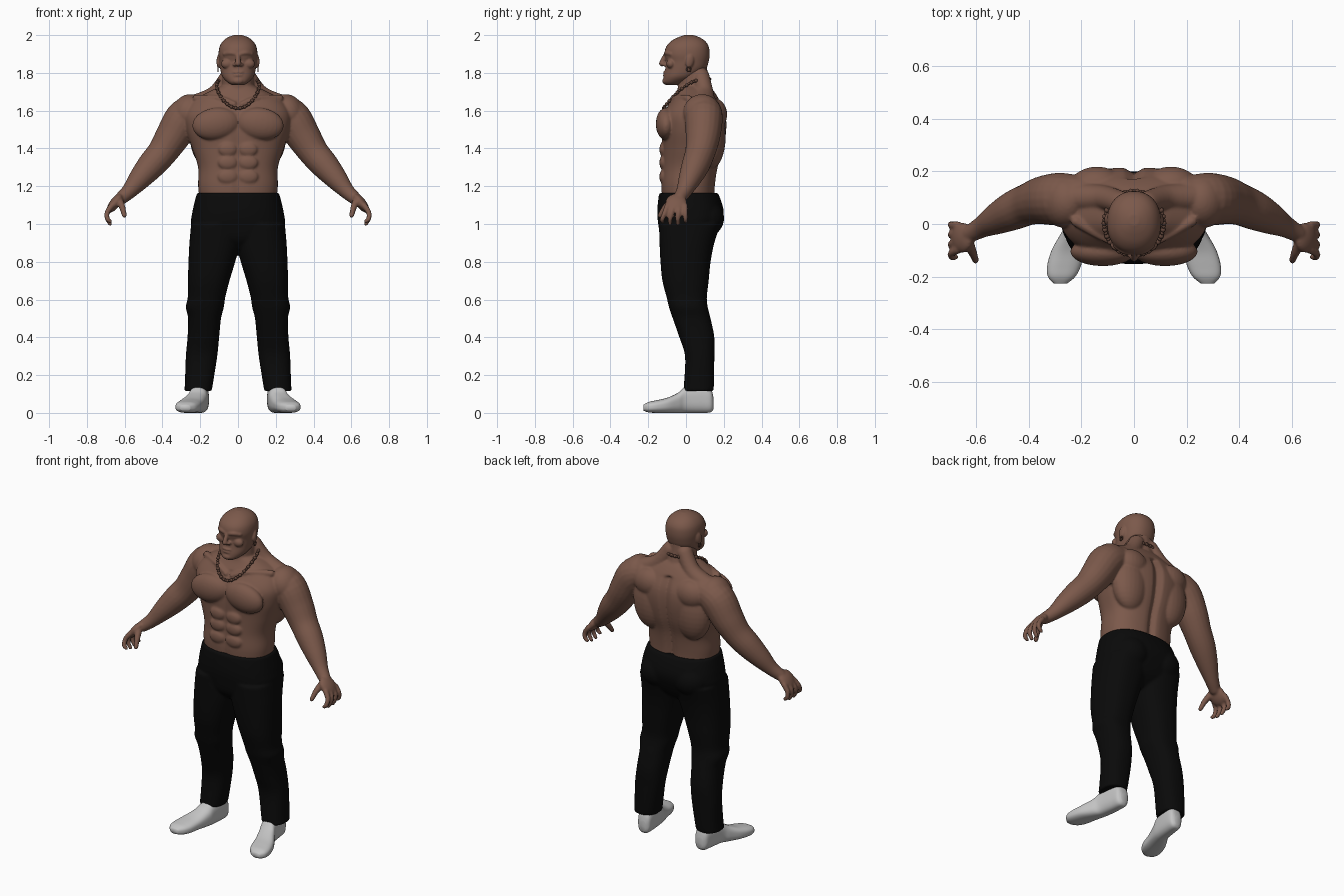
import bpy, bmesh, math
from mathutils import Vector, Matrix, Euler

if "Cube" in bpy.data.objects:
    bpy.data.objects.remove(bpy.data.objects["Cube"])

SEG = 64
SIDES = (1, -1)


def material(name, rgb):
    m = bpy.data.materials.new(name)
    m.diffuse_color = (*rgb, 1)
    m.use_nodes = True
    m.node_tree.nodes["Principled BSDF"].inputs["Base Color"].default_value = m.diffuse_color
    return m


SKIN = material("brown skin", (0.2, 0.1, 0.07))
CLOTH = material("black cloth", (0.003, 0.003, 0.003))
SOCK = material("light grey sock", (0.55, 0.55, 0.55))
BEAD = material("dark bead", (0.12, 0.06, 0.042))


def spline(rows, steps=5):
    """Catmull-Rom interpolation of equally long tuples."""
    out = []
    for i in range(len(rows) - 1):
        a, b = rows[max(i - 1, 0)], rows[i]
        c, d = rows[i + 1], rows[min(i + 2, len(rows) - 1)]
        for k in range(steps):
            t = k / steps
            out.append(tuple(
                0.5 * (2 * q + (r - p) * t + (2 * p - 5 * q + 4 * r - s) * t * t
                       + (3 * q - p - 3 * r + s) * t ** 3)
                for p, q, r, s in zip(a, b, c, d)))
    return out + [tuple(rows[-1])]


def skin_rings(bm, rings):
    """Bridge rings of points into a closed solid."""
    vs = [[bm.verts.new(p) for p in ring] for ring in rings]
    n = len(vs[0])
    for a, b in zip(vs, vs[1:]):
        for i in range(n):
            bm.faces.new((a[i], a[(i + 1) % n], b[(i + 1) % n], b[i]))
    bm.faces.new(vs[0])
    bm.faces.new(vs[-1])


def oval(power):
    for i in range(SEG):
        a = 2 * math.pi * i / SEG
        c, s = math.cos(a), math.sin(a)
        yield (math.copysign(abs(c) ** (2 / power), c),
               math.copysign(abs(s) ** (2 / power), s))


def loft(bm, rows, power=2.3, side=1, groove=False):
    """Horizontal sections: z, centre x, half width, front y, back y."""
    rings = []
    for z, cx, hw, yf, yb in spline(rows):
        ring = []
        for u, v in oval(power):
            x, y = cx + hw * u, (yf + yb) / 2 + (yb - yf) / 2 * v
            if groove and 1.1 < z < 1.66:
                depth = 0.024 if v > 0 else -0.008
                y -= depth * math.exp(-(x / 0.022) ** 2)
            ring.append((side * x, y, z))
        rings.append(ring)
    skin_rings(bm, rings)


def blob(bm, loc, radii, side=1, rot=(0, 0, 0)):
    m = (Matrix.Diagonal((side, 1, 1, 1)) @ Matrix.Translation(loc)
         @ Euler([math.radians(r) for r in rot]).to_matrix().to_4x4()
         @ Matrix.Diagonal((*radii, 1)))
    bmesh.ops.create_uvsphere(bm, u_segments=24, v_segments=16, radius=1, matrix=m)


def tube(bm, pts, side=1):
    """Round limb through points x, y, z, radius."""
    pts = spline(pts)
    rings = []
    for i, p in enumerate(pts):
        t = (Vector(pts[min(i + 1, len(pts) - 1)][:3]) - Vector(pts[max(i - 1, 0)][:3])).normalized()
        u = t.cross(Vector((0, 1, 0))).normalized()
        v = t.cross(u)
        ring = []
        for k in range(20):
            a = 2 * math.pi * k / 20
            q = Vector(p[:3]) + p[3] * (u * math.cos(a) + v * math.sin(a))
            ring.append((side * q.x, q.y, q.z))
        rings.append(ring)
    skin_rings(bm, rings)
    for p in (pts[0], pts[-1]):
        blob(bm, p[:3], (p[3],) * 3, side)


def finish(bm, name, mat, voxel=0, smooth=4):
    bmesh.ops.recalc_face_normals(bm, faces=bm.faces)
    for f in bm.faces:
        f.smooth = True
    me = bpy.data.meshes.new(name)
    bm.to_mesh(me)
    bm.free()
    me.materials.append(mat)
    ob = bpy.data.objects.new(name, me)
    bpy.context.collection.objects.link(ob)
    if voxel:
        r = ob.modifiers.new("fuse", 'REMESH')
        r.mode, r.voxel_size, r.use_smooth_shade = 'VOXEL', voxel, True
        s = ob.modifiers.new("soften", 'SMOOTH')
        s.factor, s.iterations = 0.5, smooth
    return ob


# Torso, neck, arms and hands fused into one body
bm = bmesh.new()
loft(bm, [(1.10, 0, .20, -.125, .15), (1.20, 0, .211, -.132, .155),
          (1.30, 0, .211, -.128, .17), (1.40, 0, .243, -.127, .20),
          (1.50, 0, .275, -.13, .215), (1.58, 0, .28, -.122, .21),
          (1.65, 0, .24, -.08, .18), (1.70, 0, .155, -.05, .15),
          (1.73, 0, .09, -.04, .125)], 2.4, groove=True)
tube(bm, [(0, .055, 1.66, .093), (0, .038, 1.75, .084), (0, .03, 1.84, .08)])
for s in SIDES:
    # chest, stomach, shoulder and back muscles
    blob(bm, (.118, -.105, 1.53), (.125, .055, .085), s, (0, 8, 0))
    for z, w in ((1.395, .048), (1.325, .05), (1.25, .052)):
        blob(bm, (.055, -.121, z), (w, .02, .038), s)
    blob(bm, (.265, .085, 1.59), (.085, .1, .1), s, (0, -25, 0))
    blob(bm, (.14, .13, 1.46), (.115, .08, .17), s)
    blob(bm, (.14, .15, 1.58), (.1, .068, .085), s)
    tube(bm, [(.05, .08, 1.78, .045), (.12, .1, 1.685, .048), (.24, .1, 1.62, .06)], s)
    tube(bm, [(.02, -.085, 1.635, .014), (.1, -.06, 1.665, .014), (.22, .01, 1.665, .02)], s)
    # arm
    tube(bm, [(.2, .1, 1.6, .085), (.28, .095, 1.565, .1), (.345, .09, 1.465, .092),
              (.40, .075, 1.38, .08), (.46, .05, 1.31, .074), (.52, .02, 1.24, .06),
              (.575, -.01, 1.175, .042), (.62, -.035, 1.135, .034)], s)
    # palm, fingers and thumb
    blob(bm, (.652, -.052, 1.11), (.027, .058, .06), s, (0, -37, 0))
    for i in range(4):
        y, tip = -.098 + .031 * i, -.125 + .041 * i
        drop = .012 if i in (0, 3) else 0
        tube(bm, [(.67, y, 1.095, .016), (.693, (y + tip) / 2, 1.06, .014),
                  (.692, tip, 1.028, .013), (.677, tip, 1.001 + drop, .011)], s)
    tube(bm, [(.632, -.065, 1.13, .022), (.613, -.108, 1.09, .017), (.602, -.138, 1.045, .013)], s)
finish(bm, "upper_body", SKIN, .0065, 5)

# Head with facial relief
bm = bmesh.new()
loft(bm, [(1.735, 0, .03, -.105, -.04), (1.75, 0, .056, -.119, .0),
          (1.78, 0, .083, -.117, .06), (1.82, 0, .094, -.110, .105),
          (1.86, 0, .099, -.106, .12), (1.90, 0, .103, -.114, .125),
          (1.94, 0, .097, -.104, .12), (1.97, 0, .078, -.076, .1),
          (1.99, 0, .05, -.038, .068), (2.001, 0, .018, -.005, .035)], 2.2)
tube(bm, [(0, -.109, 1.895, .011), (0, -.122, 1.868, .013), (0, -.127, 1.85, .016)])
blob(bm, (0, -.109, 1.803), (.03, .012, .008))
blob(bm, (0, -.110, 1.787), (.027, .012, .008))
blob(bm, (0, -.108, 1.757), (.03, .018, .018))
for s in SIDES:
    blob(bm, (.016, -.113, 1.844), (.012, .014, .01), s)
    tube(bm, [(.014, -.107, 1.901, .011), (.042, -.101, 1.906, .012), (.07, -.08, 1.9, .011)], s)
    blob(bm, (.057, -.08, 1.848), (.033, .024, .026), s)
    blob(bm, (.036, -.091, 1.881), (.018, .013, .008), s)
    blob(bm, (.102, .02, 1.862), (.011, .022, .036), s, (-12, 0, 12))
finish(bm, "head", SKIN, .005, 2)

# Trousers: hips plus two legs
bm = bmesh.new()
loft(bm, [(.865, 0, .05, -.08, .08), (.92, 0, .20, -.13, .145),
          (1.0, 0, .246, -.147, .187), (1.06, 0, .242, -.152, .20),
          (1.12, 0, .229, -.148, .187), (1.165, 0, .217, -.142, .168)], 2.4)
LEG = [(.115, .140, .284, -.014, .145), (.16, .132, .281, -.010, .148),
       (.30, .110, .276, -.005, .150), (.40, .100, .267, -.035, .150),
       (.50, .090, .264, -.070, .130), (.56, .075, .276, -.090, .115),
       (.61, .068, .266, -.102, .110), (.70, .045, .265, -.125, .120),
       (.80, .015, .262, -.135, .130), (.90, -.010, .257, -.14, .150),
       (1.0, -.010, .248, -.143, .183)]
for s in SIDES:
    loft(bm, [(z, (a + b) / 2, (b - a) / 2, f, k) for z, a, b, f, k in LEG], 2.4, s)
    blob(bm, (.11, .10, 1.03), (.11, .102, .10), s)
finish(bm, "trousers", CLOTH, .008, 4)

# Feet in socks, sections from heel to toe: y, centre x, half width, bottom, top
FOOT = [(.146, .195, .02, .02, .08), (.13, .196, .04, .003, .13), (.08, .2, .046, 0, .15),
        (0, .21, .049, 0, .14), (-.04, .225, .055, 0, .108), (-.1, .25, .063, 0, .08),
        (-.16, .266, .064, 0, .066), (-.2, .275, .052, .003, .057), (-.226, .279, .025, .012, .042)]
for s, label in ((1, "left"), (-1, "right")):
    bm = bmesh.new()
    skin_rings(bm, [[(s * (cx + hw * u), y, (lo + hi) / 2 + (hi - lo) / 2 * v)
                     for u, v in oval(2.6)] for y, cx, hw, lo, hi in spline(FOOT)])
    finish(bm, label + "_sock", SOCK)

# Bead necklace hanging around the neck
bm = bmesh.new()
for i in range(60):
    t = 2 * math.pi * i / 60
    p = (.113 * math.sin(t), .003 - .122 * math.cos(t),
         1.69 - .077 * math.cos(t) + .045 * math.sin(t) ** 2)
    r = .01 if i % 2 else .0075
    bmesh.ops.create_icosphere(bm, subdivisions=2, radius=r, matrix=Matrix.Translation(p))
finish(bm, "necklace", BEAD)

# Earrings
for s, label in ((1, "left"), (-1, "right")):
    bpy.ops.mesh.primitive_torus_add(location=(s * .106, .015, 1.818), rotation=(0, math.pi / 2, 0),
                                     major_radius=.011, minor_radius=.0035,
                                     major_segments=20, minor_segments=8)
    ob = bpy.context.object
    ob.name = label + "_earring"
    ob.data.materials.append(BEAD)
    bpy.ops.object.shade_smooth()
